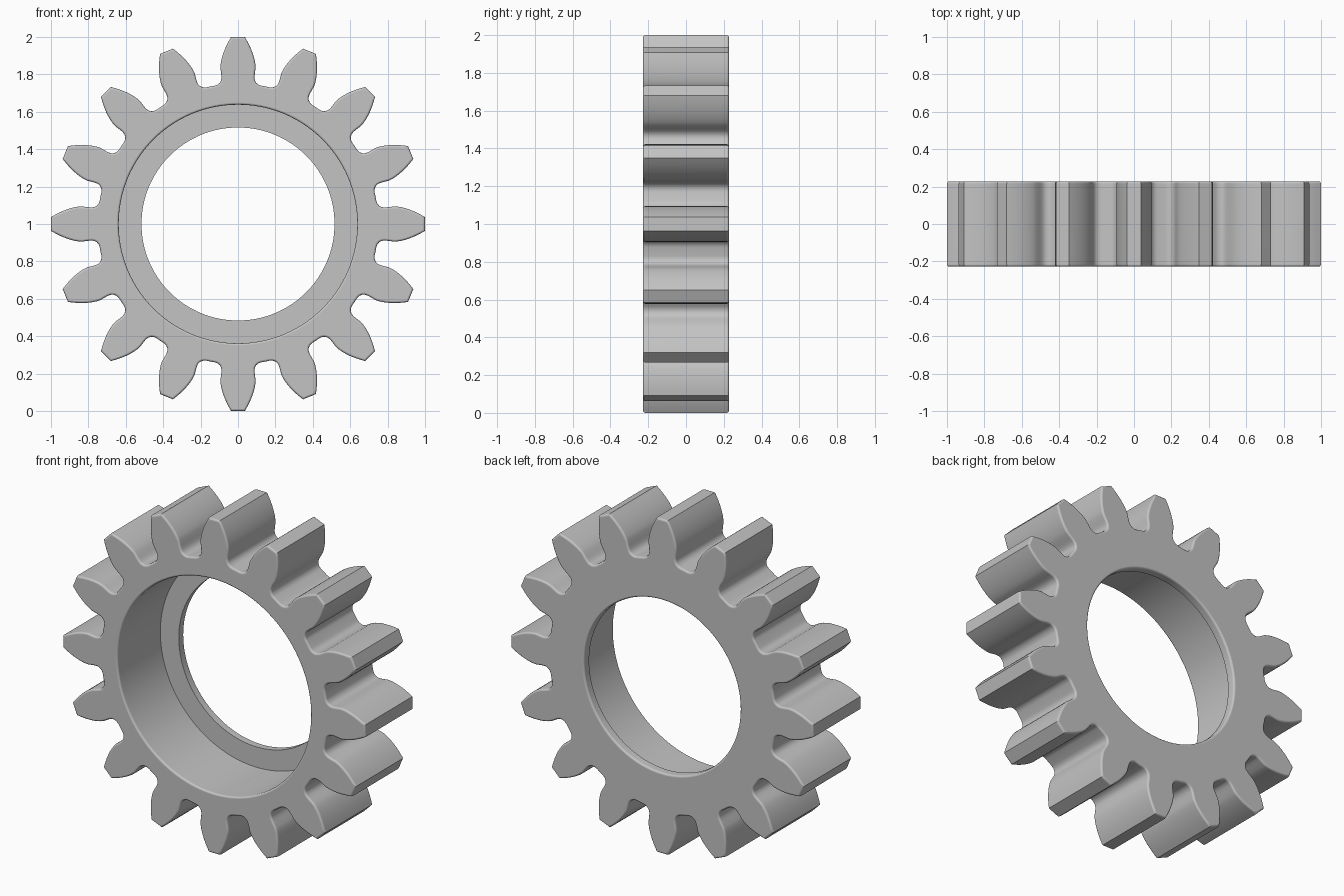
import bpy, bmesh, math

cube = bpy.data.objects.get("Cube")
if cube:
    bpy.data.objects.remove(cube, do_unlink=True)

TEETH = 16
TIP, PITCH, ROOT = 1.0, 16 / 18, 0.75
PRESSURE = math.radians(20)
BASE = PITCH * math.cos(PRESSURE)
HALF_WIDTH = 0.228
LIP = 0.05
BORE, RECESS = 0.516, 0.638
ARC = 8            # bore segments per tooth
STEP = math.tau / TEETH


def involute(a):
    return math.tan(a) - a


def flank_angle(r):
    """Half angle of a tooth at radius r."""
    return math.pi / (2 * TEETH) + involute(PRESSURE) - involute(math.acos(BASE / r))


# Half tooth as (radius, angle): root floor, fillet, undercut, involute flank
half = [(ROOT, STEP / 2), (ROOT, 0.165), (0.753, 0.145), (0.762, 0.127),
        (0.775, 0.116), (0.79, 0.112), (0.81, 0.1115)]
half += [(r, flank_angle(r)) for r in (0.84 + (TIP - 0.84) * i / 8 for i in range(9))]
tooth = [(r, -a) for r, a in half] + [(r, a) for r, a in reversed(half[1:])]

bm = bmesh.new()


def ring(points, y):
    """Repeat one tooth sector of (radius, angle) points around the axis."""
    return [bm.verts.new((r * math.sin(a + k * STEP), y, 1 + r * math.cos(a + k * STEP)))
            for k in range(TEETH) for r, a in points]


def arc(r):
    return [(r, -STEP / 2 + STEP * i / ARC) for i in range(ARC)]


def wall(a, b):
    n = len(a)
    for i in range(n):
        j = (i + 1) % n
        bm.faces.new((a[i], a[j], b[j], b[i]))


def end_face(outer, inner):
    """One flat face per tooth sector, split along the root centres."""
    p = len(tooth)
    for k in range(TEETH):
        o = [outer[(k * p + i) % len(outer)] for i in range(p + 1)]
        c = [inner[(k * ARC + i) % len(inner)] for i in range(ARC + 1)]
        bm.faces.new(o + c[::-1])


# Toothed rim
outer_front = ring(tooth, -HALF_WIDTH)
outer_back = ring(tooth, HALF_WIDTH)
wall(outer_front, outer_back)

# Stepped bore: wide recess at the front, thin lip at the back
recess_front = ring(arc(RECESS), -HALF_WIDTH)
recess_floor = ring(arc(RECESS), HALF_WIDTH - LIP)
lip_front = ring(arc(BORE), HALF_WIDTH - LIP)
lip_back = ring(arc(BORE), HALF_WIDTH)
wall(recess_front, recess_floor)
wall(recess_floor, lip_front)
wall(lip_front, lip_back)

# Flat end faces
end_face(outer_front, recess_front)
end_face(outer_back, lip_back)
bmesh.ops.recalc_face_normals(bm, faces=bm.faces)

# Rounded rims on both end faces
rims = []
for loop in (outer_front, outer_back, recess_front, lip_back):
    for i, v in enumerate(loop):
        rims.append(bm.edges.get((v, loop[(i + 1) % len(loop)])))
bmesh.ops.bevel(bm, geom=rims, offset=0.012, segments=3, profile=0.5,
                affect='EDGES', clamp_overlap=False)

mesh = bpy.data.meshes.new("spur_gear")
bm.to_mesh(mesh)
bm.free()
gear = bpy.data.objects.new("spur_gear", mesh)
bpy.context.collection.objects.link(gear)

# Plain grey metal
grey = bpy.data.materials.new("plain_grey")
grey.use_nodes = True
colour = (0.55, 0.55, 0.55, 1)
grey.diffuse_color = colour
grey.node_tree.nodes["Principled BSDF"].inputs["Base Color"].default_value = colour
mesh.materials.append(grey)

# Smooth curves, sharp tooth tips
bpy.ops.object.select_all(action='DESELECT')
gear.select_set(True)
bpy.context.view_layer.objects.active = gear
bpy.ops.object.shade_smooth_by_angle(angle=math.radians(35))
weighted = gear.modifiers.new("flat_end_shading", 'WEIGHTED_NORMAL')
weighted.keep_sharp = True
